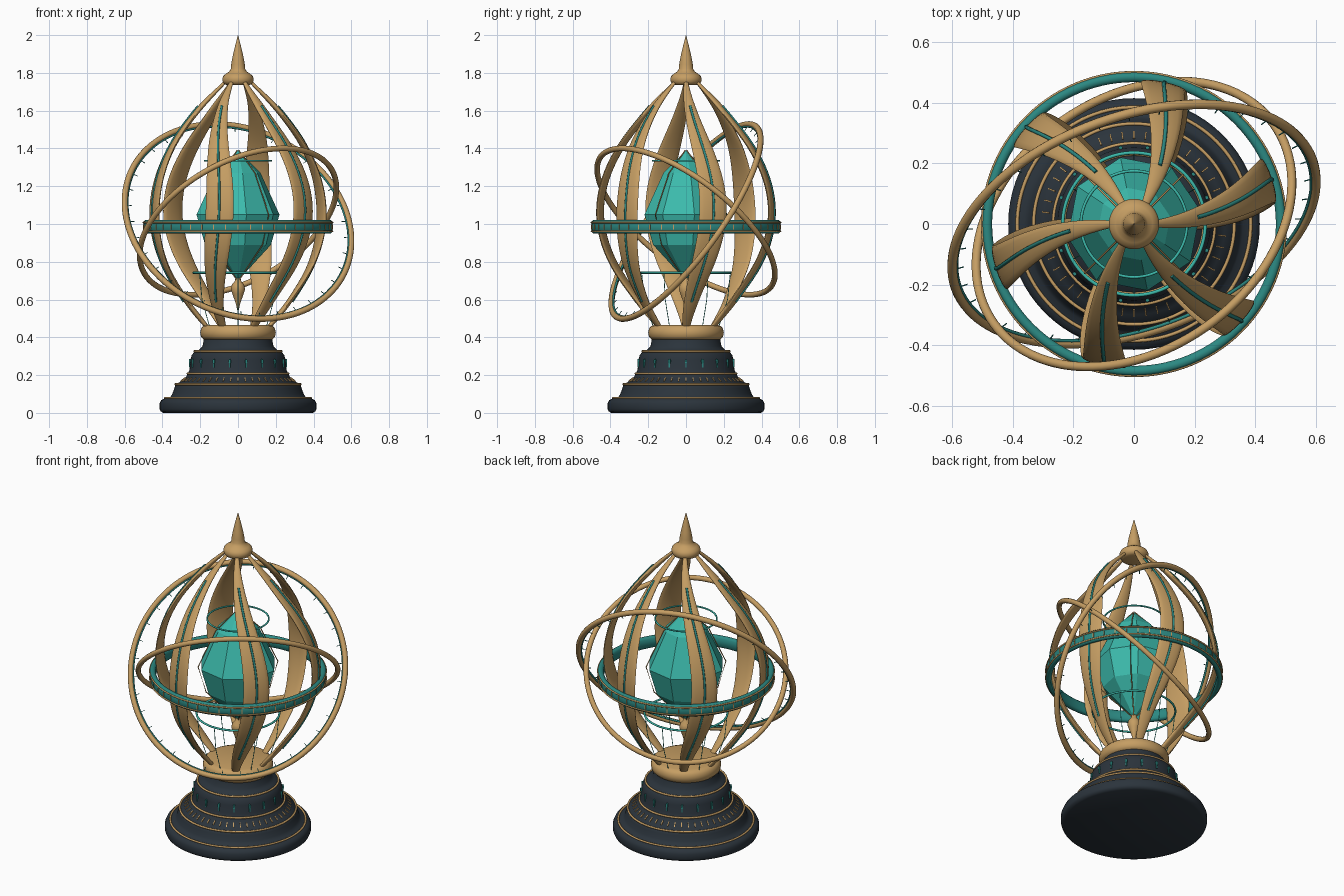
import bpy, bmesh, math
from mathutils import Vector, Matrix

if "Cube" in bpy.data.objects:
    bpy.data.objects.remove(bpy.data.objects["Cube"])

TAU = 2 * math.pi


def material(name, rgb):
    m = bpy.data.materials.new(name)
    m.diffuse_color = (*rgb, 1)
    m.use_nodes = True
    m.node_tree.nodes["Principled BSDF"].inputs["Base Color"].default_value = m.diffuse_color
    return m


GOLD = material("warm brass", (0.56, 0.34, 0.125))
SLATE = material("dark slate", (0.024, 0.034, 0.045))
GEM = material("bright teal", (0.045, 0.49, 0.41))
TEAL = material("deep teal", (0.025, 0.25, 0.225))


def finish(name, bm, mat, smooth=True):
    bmesh.ops.recalc_face_normals(bm, faces=bm.faces)
    me = bpy.data.meshes.new(name)
    bm.to_mesh(me)
    bm.free()
    me.materials.append(mat)
    ob = bpy.data.objects.new(name, me)
    bpy.context.collection.objects.link(ob)
    if smooth:
        bpy.ops.object.select_all(action='DESELECT')
        bpy.context.view_layer.objects.active = ob
        ob.select_set(True)
        bpy.ops.object.shade_smooth_by_angle(angle=math.radians(52))
    return ob


def skin(bm, rings, closed=False):
    """Join loops of points into a tube, capped unless closed."""
    vs = [[bm.verts.new(p) for p in r] for r in rings]
    n = len(vs[0])
    for i in range(len(vs) if closed else len(vs) - 1):
        a, b = vs[i], vs[(i + 1) % len(vs)]
        for j in range(n):
            bm.faces.new((a[j], a[(j + 1) % n], b[(j + 1) % n], b[j]))
    if not closed:
        bm.faces.new(vs[0])
        bm.faces.new(vs[-1])


def lathe(name, profile, mat, seg=72, smooth=True, turn=0):
    bm = bmesh.new()
    skin(bm, [[(max(r, 0.0005) * math.cos(TAU * k / seg + turn),
                max(r, 0.0005) * math.sin(TAU * k / seg + turn), z)
               for k in range(seg)] for r, z in profile])
    return finish(name, bm, mat, smooth)


def hoop(name, section, mat, centre=(0, 0, 0), normal=(0, 0, 1), seg=112):
    """Sweep a closed (radius, height) section round an axis."""
    bm = bmesh.new()
    skin(bm, [[(r * math.cos(TAU * k / seg), r * math.sin(TAU * k / seg), z)
               for r, z in section] for k in range(seg)], closed=True)
    q = Vector(normal).to_track_quat('Z', 'Y').to_matrix().to_4x4()
    bm.transform(Matrix.Translation(centre) @ q)
    return finish(name, bm, mat)


def disc(r, tube, n=12, z=0):
    return [(r + tube * math.cos(TAU * k / n), z + tube * math.sin(TAU * k / n)) for k in range(n)]


def ticks(name, count, size, loc, mat, tilt=0, centre=(0, 0, 0), normal=(0, 0, 1), turn=0):
    """Small boxes repeated round an axis; loc = (radius, height)."""
    bm = bmesh.new()
    q = Vector(normal).to_track_quat('Z', 'Y').to_matrix().to_4x4()
    for k in range(count):
        m = (Matrix.Translation(centre) @ q @ Matrix.Rotation(TAU * k / count + turn, 4, 'Z')
             @ Matrix.Translation((loc[0], 0, loc[1])) @ Matrix.Rotation(tilt, 4, 'Y')
             @ Matrix.Diagonal((*size, 1)))
        bmesh.ops.create_cube(bm, size=1, matrix=m)
    return finish(name, bm, mat, False)


def wire(bm, pts, rad, n=8):
    rings = []
    for i, p in enumerate(pts):
        d = (pts[min(i + 1, len(pts) - 1)] - pts[max(i - 1, 0)]).normalized()
        q = d.to_track_quat('Z', 'Y')
        rings.append([p + q @ Vector((rad * math.cos(TAU * k / n), rad * math.sin(TAU * k / n), 0))
                      for k in range(n)])
    skin(bm, rings)


def polar(r, a, z):
    return Vector((r * math.cos(a), r * math.sin(a), z))


# Stepped pedestal
lathe("pedestal", [(0, 0), (0.395, 0), (0.41, 0.008), (0.415, 0.02), (0.415, 0.05), (0.408, 0.066),
                   (0.39, 0.076), (0.36, 0.082), (0.348, 0.10), (0.337, 0.13), (0.33, 0.152),
                   (0.30, 0.168), (0.278, 0.187), (0.264, 0.21), (0.256, 0.23), (0.252, 0.28),
                   (0.245, 0.305), (0.23, 0.325), (0.205, 0.335), (0.188, 0.352), (0.18, 0.395),
                   (0, 0.395)], SLATE)
for i, (r, z) in enumerate([(0.385, 0.079), (0.331, 0.152), (0.266, 0.209), (0.231, 0.326)]):
    hoop(f"pedestal_band_{i}", disc(r, 0.006, 10, z), GOLD)
ticks("pedestal_gold_marks", 48, (0.03, 0.005, 0.006), (0.293, 0.176), GOLD, tilt=math.radians(38))
# Tapered teal studs
ticks("pedestal_teal_studs", 18, (0.012, 0.007, 0.045), (0.254, 0.262), TEAL)
ticks("pedestal_stud_heads", 18, (0.014, 0.012, 0.018), (0.2535, 0.272), TEAL)
lathe("collar", [(0, 0.385), (0.165, 0.385), (0.183, 0.39), (0.196, 0.403), (0.2, 0.425),
                 (0.196, 0.446), (0.184, 0.46), (0.165, 0.466), (0, 0.466)], GOLD)

# Ribs: keys are (height, radius, half width)
KEYS = [(0.45, 0.16, 0.02), (0.6, 0.28, 0.04), (0.8, 0.405, 0.064), (1.0, 0.462, 0.075),
        (1.2, 0.448, 0.072), (1.4, 0.365, 0.057), (1.6, 0.215, 0.033), (1.76, 0.06, 0.01)]


def rib_at(t):
    """Smooth curve through the keys, t from 0 to 1."""
    n = len(KEYS) - 1
    i = min(int(t * n), n - 1)
    f = t * n - i
    b, c = Vector(KEYS[i]), Vector(KEYS[i + 1])
    a = Vector(KEYS[i - 1]) if i > 0 else 2 * b - c
    d = Vector(KEYS[i + 2]) if i < n - 1 else 2 * c - b
    return 0.5 * (2 * b + (c - a) * f + (2 * a - 5 * b + 4 * c - d) * f * f
                  + (3 * b - a - 3 * c + d) * f ** 3)


def rib_frame(t, base):
    z, r, w = rib_at(t)
    lo, hi = rib_at(max(t - 0.01, 0)), rib_at(min(t + 0.01, 1))
    a = base + math.radians(18) * math.sin(math.pi * min(max((z - 0.45) / 1.31, 0), 1))
    out = Vector((hi[0] - lo[0], lo[1] - hi[1])).normalized()
    side = Vector((-math.sin(a), math.cos(a), 0))
    return polar(r, a, z), side, polar(out[0], a, out[1]), w


for k in range(6):
    base = TAU * k / 6
    bm = bmesh.new()
    rings = []
    for s in range(41):
        p, side, out, w = rib_frame(s / 40, base)
        h = min(0.014, 0.004 + 0.35 * w)
        rings.append([p + side * (w * math.cos(TAU * j / 16)) + out * (h * math.sin(TAU * j / 16))
                      for j in range(16)])
    skin(bm, rings)
    finish(f"rib_{k}", bm, GOLD)
    bm = bmesh.new()
    rings = []
    for s in range(31):
        p, side, out, w = rib_frame(0.14 + 0.73 * s / 30, base)
        rings.append([p + side * (0.0065 * math.cos(TAU * j / 8))
                      + out * (0.0135 + 0.0065 * math.sin(TAU * j / 8)) for j in range(8)])
    skin(bm, rings)
    finish(f"rib_inlay_{k}", bm, TEAL)

# Level ring with brass edges and marks
hoop("level_ring", [(0.468, 0.96), (0.478, 0.95), (0.492, 0.95), (0.5, 0.958),
                    (0.5, 1.012), (0.492, 1.02), (0.478, 1.02), (0.468, 1.01)], TEAL)
for i, z in enumerate((0.962, 1.008)):
    hoop(f"level_ring_edge_{i}", disc(0.5, 0.005, 10, z), GOLD)
ticks("level_ring_marks", 48, (0.006, 0.005, 0.026), (0.5, 0.985), GOLD)

# Two tilted rings
C = (0, 0, 1.013)
NA, NB = (0.28, -0.775, 0.566), (-0.395, 0.557, 0.73)
hoop("large_tilted_ring", disc(0.625, 0.016), GOLD, C, NA)
hoop("large_ring_inlay", disc(0.61, 0.006, 8), TEAL, C, NA)
ticks("large_ring_marks", 36, (0.026, 0.003, 0.003), (0.597, 0), TEAL, centre=C, normal=NA)
hoop("small_tilted_ring", disc(0.567, 0.015), GOLD, C, NB)

# Faceted crystal with four wires standing just off it
GEM_PROFILE = [(0, 0.70), (0.178, 0.89), (0.224, 1.05), (0.122, 1.27), (0, 1.39)]
lathe("crystal", GEM_PROFILE, GEM, seg=8, smooth=False, turn=0.2)
bm = bmesh.new()
for k in range(4):
    wire(bm, [polar(r + 0.006, TAU * (k + 0.5) / 4, z) for r, z in GEM_PROFILE], 0.003)
finish("crystal_wires", bm, GOLD)

# Fine hoops round the crystal and their stays
hoop("upper_hoop", disc(0.175, 0.005, 10, 1.335), GEM)
hoop("lower_hoop", disc(0.235, 0.006, 10, 0.742), GEM)
bm = bmesh.new()
for k in range(6):
    a = TAU * (k + 0.5) / 6
    wire(bm, [polar(0.235, a, 0.742), polar(0.22, a, 0.6), polar(0.175, a, 0.46)], 0.002)
finish("hoop_stays", bm, GEM)

# Pendant under the crystal
lathe("pendant", [(0, 0.53), (0.012, 0.58), (0.03, 0.63), (0.038, 0.655), (0.032, 0.68),
                  (0.018, 0.695), (0.012, 0.72), (0, 0.725)], GOLD, 24)

# Finial
lathe("finial", [(0, 1.735), (0.058, 1.735), (0.073, 1.741), (0.081, 1.754), (0.083, 1.77),
                 (0.077, 1.785), (0.062, 1.797), (0.046, 1.807), (0.038, 1.822), (0.036, 1.845),
                 (0.029, 1.885), (0.015, 1.945), (0, 2.0)], GOLD, 40)
